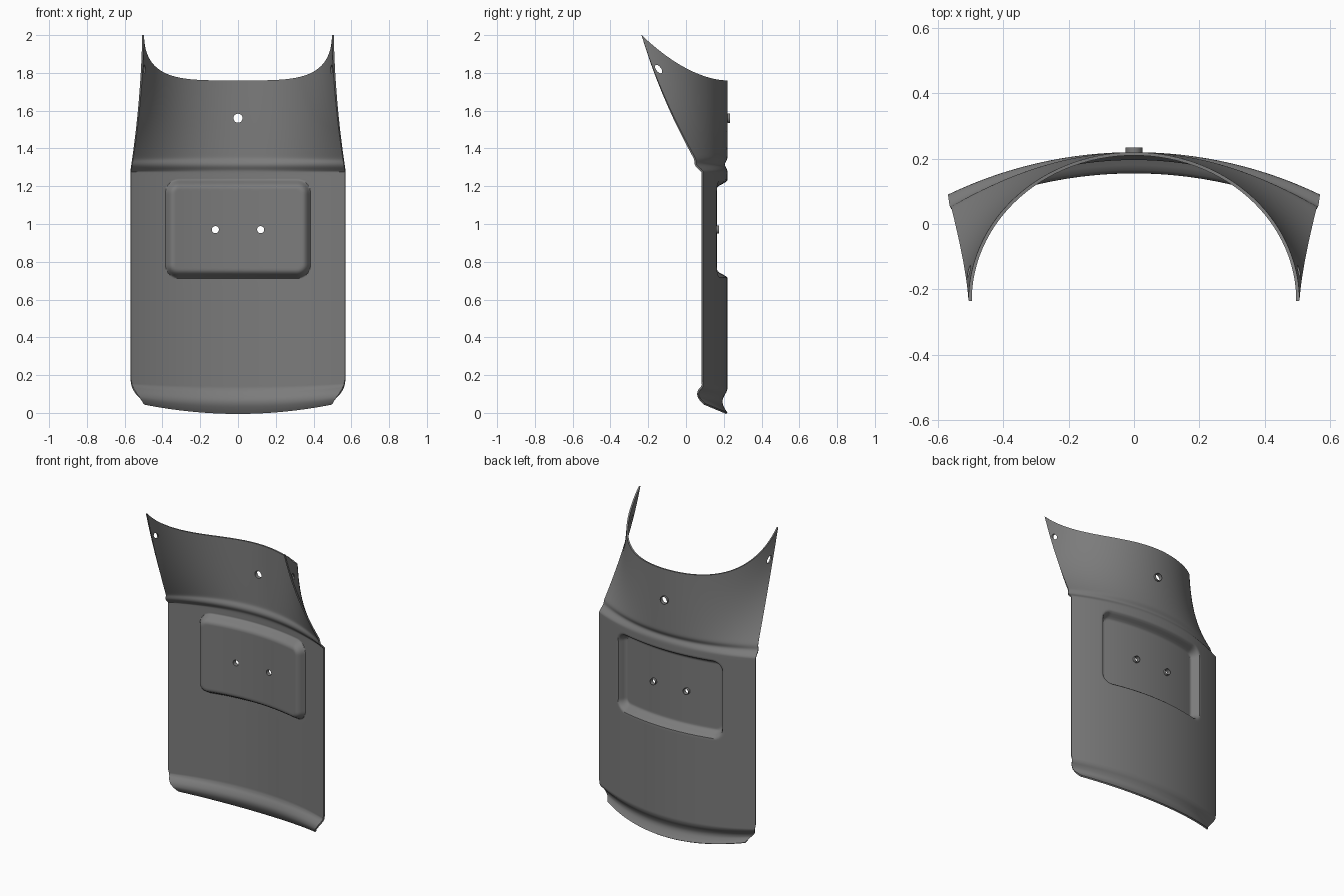
import bpy, bmesh, math
from mathutils import Vector, Matrix

cube = bpy.data.objects.get("Cube")
if cube:
    bpy.data.objects.remove(cube, do_unlink=True)

grey = bpy.data.materials.new("dark_grey")
grey.use_nodes = True
grey.diffuse_color = (0.2, 0.2, 0.2, 1)
grey.node_tree.nodes["Principled BSDF"].inputs["Base Color"].default_value = (0.2, 0.2, 0.2, 1)

HALF, BACK, RADIUS = 0.57, 0.22, 1.315
COLLAR = 1.28   # height where the flap starts to wrap into the collar
COLS = 120


def interp(points, v):
    """Smoothly interpolate through (position, value) pairs."""
    if v <= points[0][0]:
        return points[0][1]
    for (a, p), (b, q) in zip(points, points[1:]):
        if v <= b:
            return p + (q - p) * (v - a) / (b - a)
    return points[-1][1]


def smooth(v):
    v = min(max(v, 0), 1)
    return v * v * (3 - 2 * v)


def span(a, b, n):
    return [a + (b - a) * i / n for i in range(n)]


def arc_y(x):
    return BACK - RADIUS + math.sqrt(RADIUS ** 2 - x * x)


WIDTH = [(0, 0.5), (0.03, 0.515), (0.06, 0.537), (0.09, 0.553), (0.12, 0.563), (0.17, HALF)]
FOOT = [(0, 0), (0.02, -0.013), (0.04, -0.023), (0.055, -0.027), (0.07, -0.026),
        (0.09, -0.018), (0.11, -0.006), (0.13, 0)]


def recess(x, z):
    """Depth of the rounded rectangular pocket."""
    r = 0.07
    dx, dz = abs(x) - (0.385 - r), abs(z - 0.973) - (0.26 - r)
    dist = math.hypot(max(dx, 0), max(dz, 0)) + min(max(dx, dz), 0) - r
    return 0.055 * smooth(-dist / 0.042)


def body_point(u, row):
    x = interp(WIDTH, row) * u
    z = row + 0.05 * u * u * max(0, 1 - row / 0.2)
    y = arc_y(x) + interp(FOOT, row) * (1 + 0.4 * u * u) - recess(x, z)
    y -= 0.02 * u * u * max(0, 1 - row / 0.06)
    return Vector((x, y, z))


def collar_point(u, t):
    low = Vector((HALF * u, arc_y(HALF * u), COLLAR))
    a = u * math.pi / 2
    s = 1 - math.cos(a)
    high = Vector((0.507 * math.sin(a), BACK - 0.455 * s, 1.76 + 0.24 * s ** 1.8))
    p = low.lerp(high, t)
    bulge = 4 * t * (1 - t) * u ** 4
    p.x -= math.copysign(0.012 * bulge, u)
    p.y -= 0.025 * bulge
    return p


def groove(z):
    return 0.014 * math.exp(-((z - 1.315) / 0.021) ** 2)


# Curved sheet: foot, body with pocket, wrapped collar
rows = span(0, 0.2, 24) + span(0.2, 0.7, 10) + span(0.7, 1.25, 66) + span(1.25, COLLAR, 4)
collar = span(0, 0.2, 16) + span(0.2, 1, 24) + [1]
us = span(-1, 1, COLS) + [1]
grid = [[body_point(u, r) for u in us] for r in rows]
grid += [[collar_point(u, t) for u in us] for t in collar]

bm = bmesh.new()
verts = []
for line in grid:
    for p in line:
        p.y -= groove(p.z)
    verts.append([bm.verts.new(p) for p in line])
for lo, hi in zip(verts, verts[1:]):
    for i in range(COLS):
        bm.faces.new((lo[i], lo[i + 1], hi[i + 1], hi[i]))
mesh = bpy.data.meshes.new("curved_flap")
bm.to_mesh(mesh)
bm.free()
flap = bpy.data.objects.new("curved_flap", mesh)
bpy.context.collection.objects.link(flap)
mesh.materials.append(grey)
solid = flap.modifiers.new("thickness", 'SOLIDIFY')
solid.thickness = 0.01
solid.offset = 1

# Hole cutters: three round bolt holes and a slot in each horn
bm = bmesh.new()
along_y = Matrix.Rotation(math.pi / 2, 4, 'X')
along_x = Matrix.Rotation(math.pi / 2, 4, 'Y')
bolts = [(0, 1.56, 0.024, 0.222), (-0.12, 0.97, 0.019, 0.164), (0.12, 0.97, 0.019, 0.164)]


def cut(matrix, r):
    bmesh.ops.create_cone(bm, cap_ends=True, segments=24, radius1=r, radius2=r,
                          depth=0.2, matrix=matrix)


for x, z, r, y in bolts:
    cut(Matrix.Translation((x, y, z)) @ along_y, r)
for side in (-1, 1):
    tilt = Matrix.Rotation(math.radians(37), 4, 'X')
    stretch = Matrix.Diagonal((1, 0.5, 1, 1))
    cut(Matrix.Translation((0.49 * side, -0.145, 1.82)) @ tilt @ stretch @ along_x, 0.026)
mesh = bpy.data.meshes.new("hole_cutter")
bm.to_mesh(mesh)
bm.free()
cutter = bpy.data.objects.new("hole_cutter", mesh)
cutter.hide_render = True
bpy.context.collection.objects.link(cutter)
holes = flap.modifiers.new("holes", 'BOOLEAN')
holes.operation = 'DIFFERENCE'
holes.solver = 'EXACT'
holes.object = cutter


def select(obj):
    bpy.ops.object.select_all(action='DESELECT')
    obj.select_set(True)
    bpy.context.view_layer.objects.active = obj


select(flap)
for name in ("thickness", "holes"):
    bpy.ops.object.modifier_apply(modifier=name)
bpy.data.objects.remove(cutter, do_unlink=True)
bpy.ops.object.shade_smooth_by_angle(angle=math.radians(40))

# Thin sleeves lining the bolt holes
for n, (x, z, r, y) in enumerate(bolts):
    bm = bmesh.new()
    rings = []
    for rad, dy in ((r, -0.012), (r + 0.002, -0.012), (r + 0.002, 0.012), (r, 0.012)):
        rings.append([bm.verts.new((x + rad * math.cos(k * math.tau / 24), y + dy,
                                    z + rad * math.sin(k * math.tau / 24))) for k in range(24)])
    for a, b in zip(rings, rings[1:] + rings[:1]):
        for k in range(24):
            m = (k + 1) % 24
            bm.faces.new((a[k], a[m], b[m], b[k]))
    bmesh.ops.recalc_face_normals(bm, faces=bm.faces)
    mesh = bpy.data.meshes.new("hole_sleeve")
    bm.to_mesh(mesh)
    bm.free()
    mesh.materials.append(grey)
    sleeve = bpy.data.objects.new(f"hole_sleeve_{n + 1}", mesh)
    bpy.context.collection.objects.link(sleeve)
    select(sleeve)
    bpy.ops.object.shade_smooth_by_angle(angle=math.radians(40))
